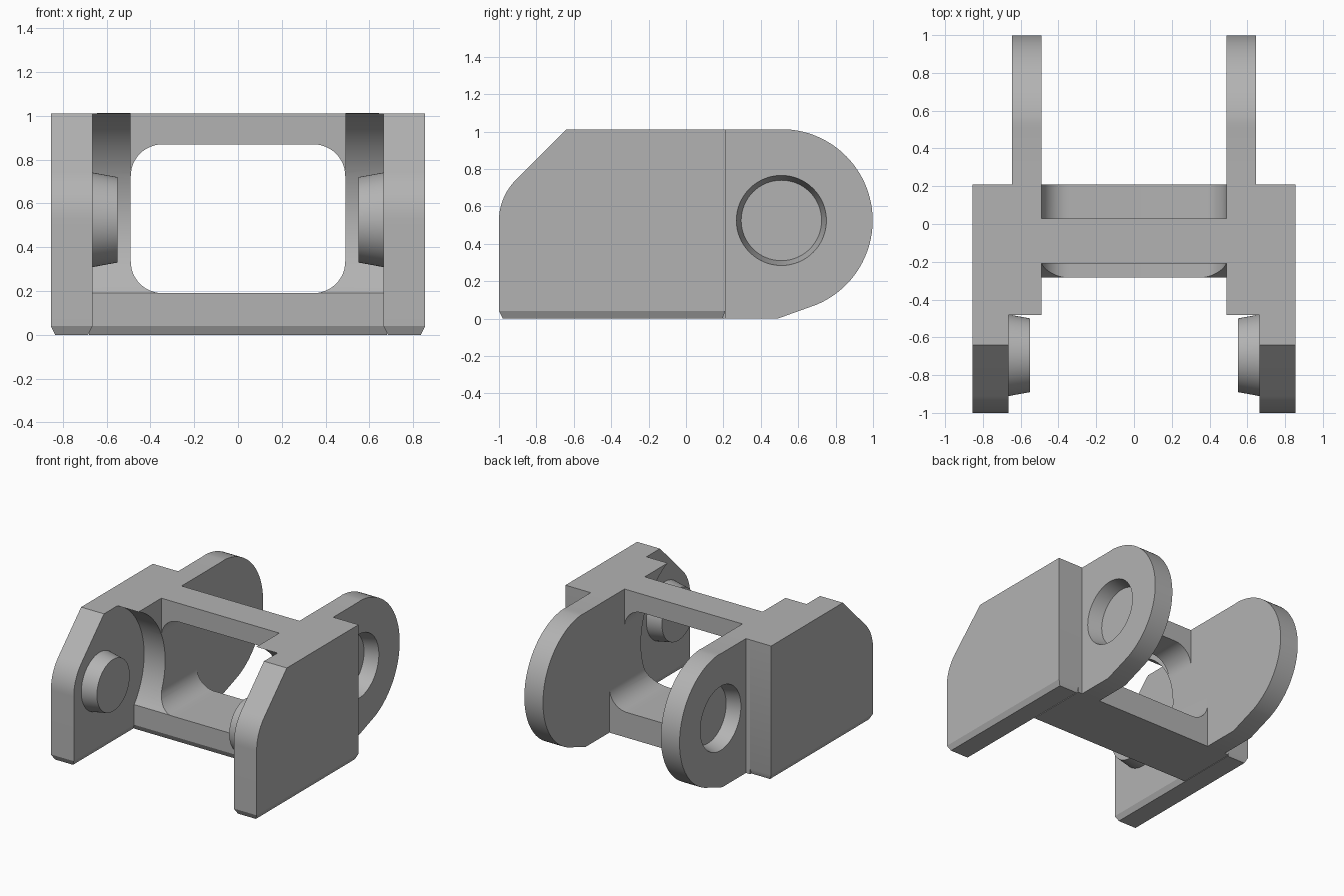
import bpy, bmesh
from math import radians, sin, cos
from mathutils import Matrix

if "Cube" in bpy.data.objects:
    bpy.data.objects.remove(bpy.data.objects["Cube"], do_unlink=True)

# One plain grey for the whole casting
grey = bpy.data.materials.new("plain_grey")
grey.use_nodes = True
grey.diffuse_color = (0.45, 0.45, 0.45, 1)
grey.node_tree.nodes["Principled BSDF"].inputs["Base Color"].default_value = grey.diffuse_color

TOP, BACK = 1.01, 0.21
PIN_Y, MID_Z, EYE_Y = -0.695, 0.525, 0.51
CHAMFER = 0.04


def arc(cy, cz, r, a0, a1, n=24):
    """Points on a circle from angle a0 to a1 in degrees."""
    steps = [radians(a0 + (a1 - a0) * i / n) for i in range(n + 1)]
    return [(cy + r * cos(a), cz + r * sin(a)) for a in steps]


def finish(name, bm):
    bmesh.ops.recalc_face_normals(bm, faces=bm.faces)
    mesh = bpy.data.meshes.new(name)
    bm.to_mesh(mesh)
    bm.free()
    mesh.materials.append(grey)
    obj = bpy.data.objects.new(name, mesh)
    bpy.context.collection.objects.link(obj)
    return obj


def prism(points, lo, hi, axis="x"):
    """Extrude a profile along x (points are y, z) or along y (points are x, z)."""
    bm = bmesh.new()
    place = (lambda p, d: (d, p[0], p[1])) if axis == "x" else (lambda p, d: (p[0], d, p[1]))
    face = bm.faces.new([bm.verts.new(place(p, lo)) for p in points])
    out = bmesh.ops.extrude_face_region(bm, geom=[face])
    shift = place((0, 0), hi - lo)
    bmesh.ops.translate(bm, vec=shift, verts=[v for v in out["geom"] if isinstance(v, bmesh.types.BMVert)])
    return bm


def taper_base(bm, move):
    """Chamfer the bottom rim by cutting a line above it and moving the lowest corners."""
    geom = bm.verts[:] + bm.edges[:] + bm.faces[:]
    bmesh.ops.bisect_plane(bm, geom=geom, plane_co=(0, 0, CHAMFER), plane_no=(0, 0, 1))
    for v in bm.verts:
        if v.co.z < 0.001:
            move(v.co)


def cone(name, x0, x1, r0, r1, y):
    bm = bmesh.new()
    place = Matrix.Translation(((x0 + x1) / 2, y, MID_Z)) @ Matrix.Rotation(radians(90), 4, "Y")
    bmesh.ops.create_cone(bm, cap_ends=True, segments=64, radius1=r0, radius2=r1,
                          depth=x1 - x0, matrix=place)
    return finish(name, bm)


def box(name, x, y0, y1, z0, z1):
    return finish(name, prism([(y0, z0), (y1, z0), (y1, z1), (y0, z1)], -x, x))


def select(obj):
    bpy.ops.object.select_all(action="DESELECT")
    obj.select_set(True)
    bpy.context.view_layer.objects.active = obj


def cut(obj, cutter):
    cutter.hide_render = True
    mod = obj.modifiers.new("cut", "BOOLEAN")
    mod.operation, mod.solver, mod.object = "DIFFERENCE", "EXACT", cutter
    select(obj)
    bpy.ops.object.modifier_apply(modifier=mod.name)
    bpy.data.objects.remove(cutter, do_unlink=True)


def smooth(obj):
    select(obj)
    bpy.ops.object.shade_smooth_by_angle(angle=radians(25))


def mirrored(obj, name):
    """Copy a part to the other side."""
    bm = bmesh.new()
    bm.from_mesh(obj.data)
    bmesh.ops.scale(bm, vec=(-1, 1, 1), verts=bm.verts)
    smooth(finish(name, bm))


# Centre frame, with a hollow curved front that clears the neighbouring lugs
front = [p for p in arc(PIN_Y, MID_Z, 0.53, -39, 66.2, 32)]
front[-1] = (front[-1][0], TOP)
bm = prism([(BACK, 0), (BACK, TOP)] + front[::-1] + [(front[0][0], 0)], -0.68, 0.68)


def frame_rim(co):
    if co.y < 0:
        co.y += 0.02


taper_base(bm, frame_rim)
frame = finish("centre_frame", bm)

# Rounded window through the frame, and the upper beam thinned front and back
x, z0, z1, r = 0.49, 0.19, 0.87, 0.145
window = (arc(x - r, z0 + r, r, -90, 0, 12) + arc(x - r, z1 - r, r, 0, 90, 12)
          + arc(r - x, z1 - r, r, 90, 180, 12) + arc(r - x, z0 + r, r, 180, 270, 12))
cut(frame, finish("window_cutter", prism(window, -1, 1, "y")))
cut(frame, box("beam_back_cutter", x, 0.03, 1, 0.53, 1.2))
cut(frame, box("beam_front_cutter", x, -1, -0.21, 0.53, 1.2))
smooth(frame)

# Outer cheek plate with sloped, rounded nose
nose = arc(PIN_Y, MID_Z, 0.305, 180, 135, 10)
slope_top = nose[-1][0] + TOP - nose[-1][1]
bm = prism([(-1, 0)] + nose + [(slope_top, TOP), (BACK, TOP), (BACK, 0)], 0.665, 0.855)


def cheek_rim(co):
    co.x += 0.02 if co.x < 0.75 else -0.02
    co.y += 0.02 if co.y < 0 else -0.015


taper_base(bm, cheek_rim)
cheek = finish("left_cheek", bm)
smooth(cheek)
mirrored(cheek, "right_cheek")

# Tapered pin on the inside of the cheek
pin = cone("left_pin", 0.55, 0.67, 0.195, 0.217, PIN_Y)
smooth(pin)
mirrored(pin, "right_pin")

# Rear lug with a blind tapered socket on its outer face
tip = arc(EYE_Y, MID_Z, 0.488, -67, 90, 48)
tip[-1] = (EYE_Y, TOP)
lug = finish("left_lug", prism([(BACK, 0), (0.49, 0)] + tip + [(BACK, TOP)], 0.49, 0.645))
cut(lug, cone("socket_cutter", 0.54, 0.65, 0.215, 0.242, EYE_Y))
smooth(lug)
mirrored(lug, "right_lug")
